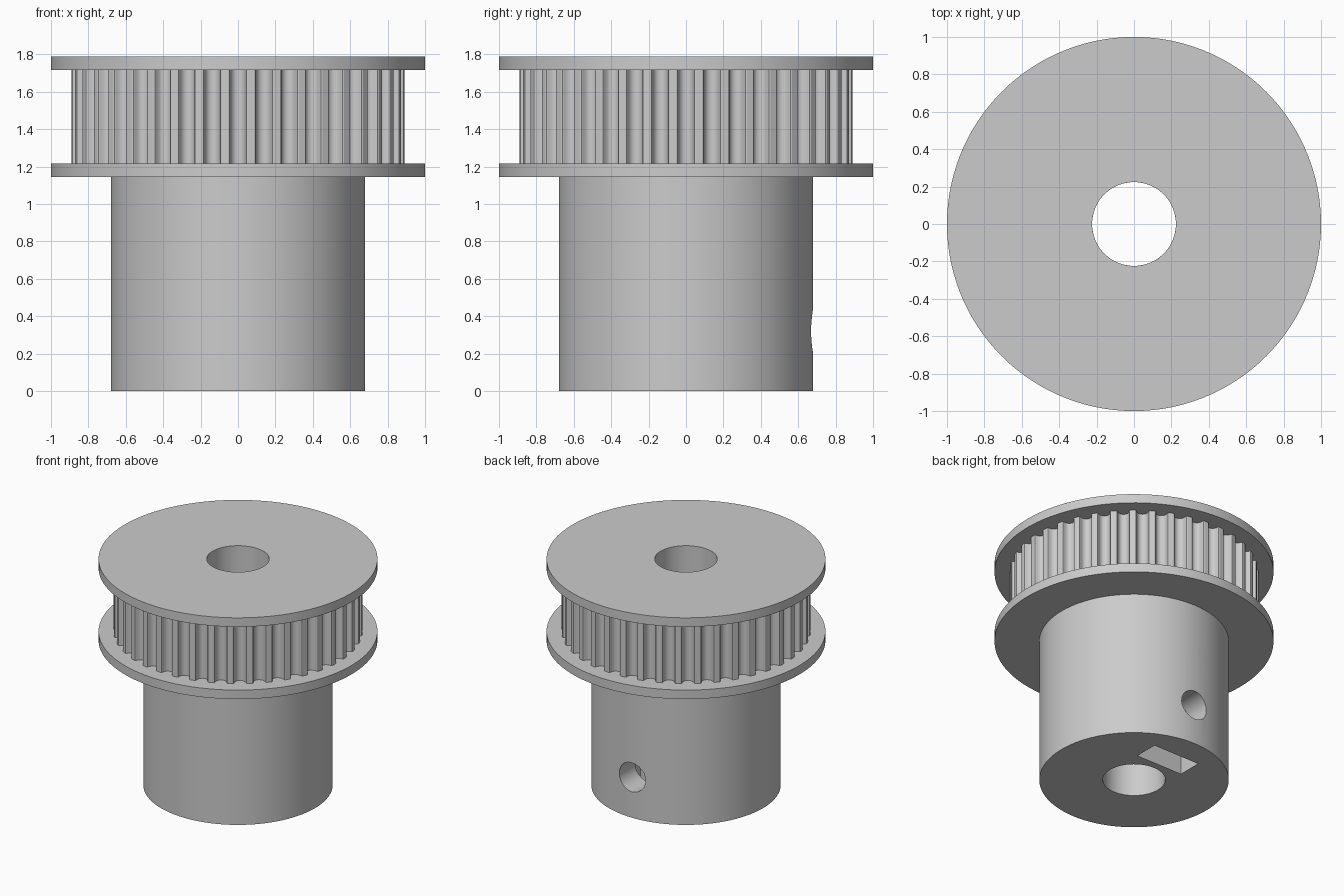
import bpy, bmesh
from math import sin, cos, pi, sqrt
from mathutils import Vector, Matrix

cube = bpy.data.objects.get("Cube")
if cube:
    bpy.data.objects.remove(cube, do_unlink=True)

BORE = 0.224          # shaft hole radius
TEETH = 40
TOOTH_R = 0.893       # outer radius of the toothed wheel
Z_FLANGE, Z_TEETH, Z_CAP, Z_TOP = 1.145, 1.216, 1.717, 1.788
SCREW_Z = 0.32

grey = bpy.data.materials.new("grey")
grey.use_nodes = True
grey.diffuse_color = (0.6, 0.6, 0.6, 1)
grey.node_tree.nodes["Principled BSDF"].inputs["Base Color"].default_value = (0.6, 0.6, 0.6, 1)


def add_object(name, bm):
    bmesh.ops.recalc_face_normals(bm, faces=bm.faces)
    mesh = bpy.data.meshes.new(name)
    bm.to_mesh(mesh)
    bm.free()
    mesh.materials.append(grey)
    obj = bpy.data.objects.new(name, mesh)
    bpy.context.collection.objects.link(obj)
    return obj


def circle(radius, sides):
    return [Vector((radius * cos(2 * pi * i / sides), radius * sin(2 * pi * i / sides)))
            for i in range(sides)]


def bored_part(name, outline, z0, z1):
    """Extrude an outline between two heights, with the shaft hole through it."""
    bm = bmesh.new()
    loops = [[bm.verts.new((p.x, p.y, z)) for p in ring]
             for ring, z in ((outline, z0), (outline, z1),
                             ([p.normalized() * BORE for p in outline], z1),
                             ([p.normalized() * BORE for p in outline], z0))]
    n = len(outline)
    for k in range(4):
        a, b = loops[k], loops[(k + 1) % 4]
        for i in range(n):
            j = (i + 1) % n
            bm.faces.new((a[i], a[j], b[j], b[i]))
    return add_object(name, bm)


def prism_along_y(name, profile, y0, y1):
    """Extrude an x-z profile along y."""
    bm = bmesh.new()
    face = bm.faces.new([bm.verts.new((x, y0, z)) for x, z in profile])
    new = bmesh.ops.extrude_face_region(bm, geom=[face])["geom"]
    bmesh.ops.translate(bm, vec=(0, y1 - y0, 0),
                        verts=[v for v in new if isinstance(v, bmesh.types.BMVert)])
    return add_object(name, bm)


# Toothed outline: rounded groove (half width, depth) repeated around the wheel
half = [(.0535, 0), (.0463, .0027), (.0428, .0093), (.0414, .0171), (.0391, .0245),
        (.0361, .0317), (.0323, .0386), (.0256, .0456), (.0178, .0506), (.0091, .0537)]
groove = [(-w, d) for w, d in half] + [(0, .0547)] + [(w, d) for w, d in reversed(half)]
mouth = sqrt(TOOTH_R ** 2 - half[0][0] ** 2)
toothed = []
for t in range(TEETH):
    turn = Matrix.Rotation(2 * pi * t / TEETH, 2)
    toothed += [turn @ Vector((w, d - mouth)) for w, d in groove]

hub = bored_part("hub", circle(0.679, 96), 0, Z_FLANGE)
parts = [hub,
         bored_part("lower_flange", circle(1, 120), Z_FLANGE, Z_TEETH),
         bored_part("toothed_wheel", toothed, Z_TEETH, Z_CAP),
         bored_part("upper_flange", circle(1, 120), Z_CAP, Z_TOP)]

# Set screw hole and nut pocket open at the bottom of the hub
nut = 0.204
nut_point = nut / cos(pi / 6)
cutters = [
    prism_along_y("screw_hole", [(p.x, p.y + SCREW_Z) for p in circle(0.115, 24)], 0, 1),
    prism_along_y("nut_pocket", [(-nut, -0.1), (nut, -0.1), (nut, SCREW_Z + nut_point / 2),
                                 (0, SCREW_Z + nut_point), (-nut, SCREW_Z + nut_point / 2)],
                  0.28, 0.472)]
for cutter in cutters:
    cutter.hide_render = True
    mod = hub.modifiers.new(cutter.name, "BOOLEAN")
    mod.operation = "DIFFERENCE"
    mod.solver = "EXACT"
    mod.object = cutter
    bpy.context.view_layer.objects.active = hub
    bpy.ops.object.modifier_apply(modifier=mod.name)
    bpy.data.objects.remove(cutter, do_unlink=True)

# Smooth round walls, sharp rims and teeth
bpy.ops.object.select_all(action="DESELECT")
for part in parts:
    part.select_set(True)
bpy.context.view_layer.objects.active = hub
bpy.ops.object.shade_smooth_by_angle(angle=pi / 9)
